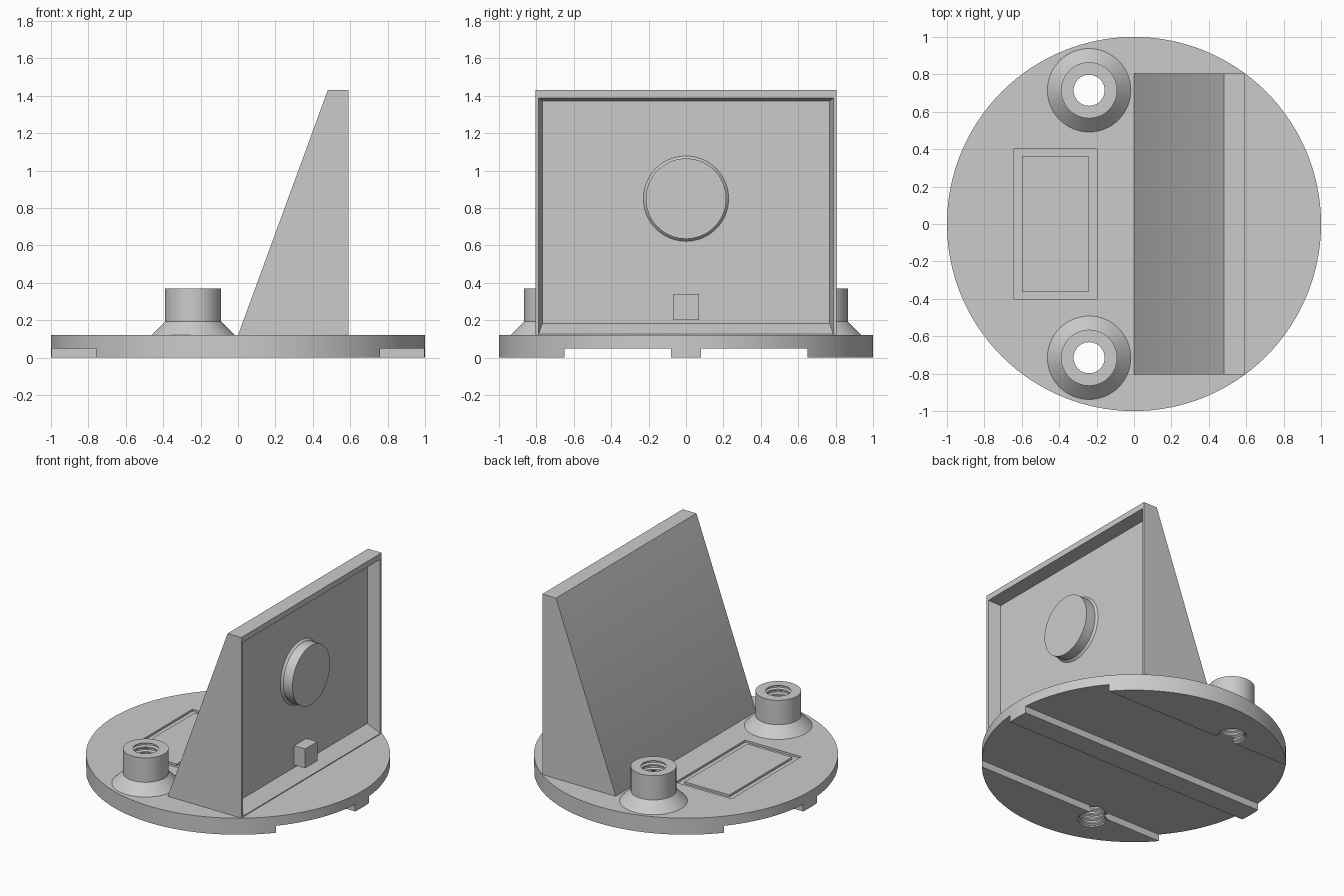
import bpy
import bmesh
from math import cos, sin, pi, radians

cube = bpy.data.objects.get("Cube")
if cube:
    bpy.data.objects.remove(cube)

grey = bpy.data.materials.new("plain grey")
grey.use_nodes = True
grey.diffuse_color = (0.6, 0.6, 0.6, 1)
grey.node_tree.nodes["Principled BSDF"].inputs["Base Color"].default_value = (0.6, 0.6, 0.6, 1)


def loft(name, rings):
    """Closed solid skinned through a list of equal-length point rings."""
    bm = bmesh.new()
    loops = [[bm.verts.new(p) for p in ring] for ring in rings]
    n = len(loops[0])
    for a, b in zip(loops, loops[1:]):
        for i in range(n):
            j = (i + 1) % n
            bm.faces.new((a[i], a[j], b[j], b[i]))
    bm.faces.new(loops[0][::-1])
    bm.faces.new(loops[-1])
    bmesh.ops.recalc_face_normals(bm, faces=bm.faces)
    mesh = bpy.data.meshes.new(name)
    bm.to_mesh(mesh)
    bm.free()
    mesh.materials.append(grey)
    obj = bpy.data.objects.new(name, mesh)
    bpy.context.scene.collection.objects.link(obj)
    return obj


def box(name, x, y, z):
    return loft(name, [[(x[0], y[0], h), (x[1], y[0], h), (x[1], y[1], h), (x[0], y[1], h)] for h in z])


def lathe(name, profile, centre=(0, 0), sides=64, along_x=False):
    """Revolve (radius, height) pairs about z, or about x when along_x is set."""
    rings = []
    for r, h in profile:
        ring = []
        for i in range(sides):
            u = centre[0] + r * cos(2 * pi * i / sides)
            v = centre[1] + r * sin(2 * pi * i / sides)
            ring.append((h, u, v) if along_x else (u, v, h))
        rings.append(ring)
    return loft(name, rings)


def cut(obj, cutter, keep=False):
    cutter.hide_render = True
    mod = obj.modifiers.new("cut", "BOOLEAN")
    mod.operation = "DIFFERENCE"
    mod.solver = "EXACT"
    mod.object = cutter
    bpy.context.view_layer.objects.active = obj
    bpy.ops.object.modifier_apply(modifier=mod.name)
    if not keep:
        bpy.data.objects.remove(cutter)


# Round base; channels underneath leave three rails
base = lathe("base", [(1, 0), (1, 0.12)], sides=128)
for s in (-1, 1):
    cut(base, box("channel_cutter", (-1.2, 1.2), sorted((s * 0.08, s * 0.65)), (-0.1, 0.05)))

# Rectangular groove on top of the base
groove = box("groove_cutter", (-0.645, -0.195), (-0.4, 0.4), (0.105, 0.15))
cut(groove, box("groove_core", (-0.6, -0.24), (-0.36, 0.36), (0.05, 0.2)))
cut(base, groove)

# Threaded bosses with flared feet
parts = [base]
thread, z, pitch = [], -0.0175, 0.035
while z < 0.37:
    thread += [(0.083, z), (0.083, z + 0.01), (0.097, z + 0.0175), (0.097, z + 0.0275)]
    z += pitch
thread.append((0.083, z))
for side, y in (("front", -0.715), ("back", 0.715)):
    boss = lathe(side + "_boss", [(0.223, 0.11), (0.223, 0.12), (0.15, 0.193), (0.15, 0.37)], (-0.24, y))
    hole = lathe("hole_cutter", thread, (-0.24, y), 48)
    cut(base, hole, keep=True)
    cut(boss, hole)
    parts.append(boss)

# Wedge-shaped upright with a recessed face
outline = [(0, 0.11), (0.59, 0.11), (0.59, 1.43), (0.48, 1.43), (0, 0.12)]
wedge = loft("wedge", [[(x, y, z) for x, z in outline] for y in (-0.805, 0.805)])


def recess_ring(x, half, low, high):
    return [(x, -half, low), (x, half, low), (x, half, high), (x, -half, high)]


cut(wedge, loft("recess_cutter", [recess_ring(0.5, 0.768, 0.182, 1.372),
                                  recess_ring(0.59, 0.788, 0.126, 1.388),
                                  recess_ring(0.62, 0.788, 0.126, 1.388)]))
parts.append(wedge)

# Round pad and square block standing in the recess
parts.append(lathe("round_pad", [(0.228, 0.495), (0.228, 0.5), (0.215, 0.515), (0.215, 0.588)],
                   (0, 0.85), along_x=True))
parts.append(box("square_block", (0.49, 0.588), (-0.07, 0.07), (0.2, 0.34)))

# Smooth the round walls, keep edges sharp
for obj in parts:
    bpy.ops.object.select_all(action="DESELECT")
    obj.select_set(True)
    bpy.context.view_layer.objects.active = obj
    bpy.ops.object.shade_smooth_by_angle(angle=radians(25))
